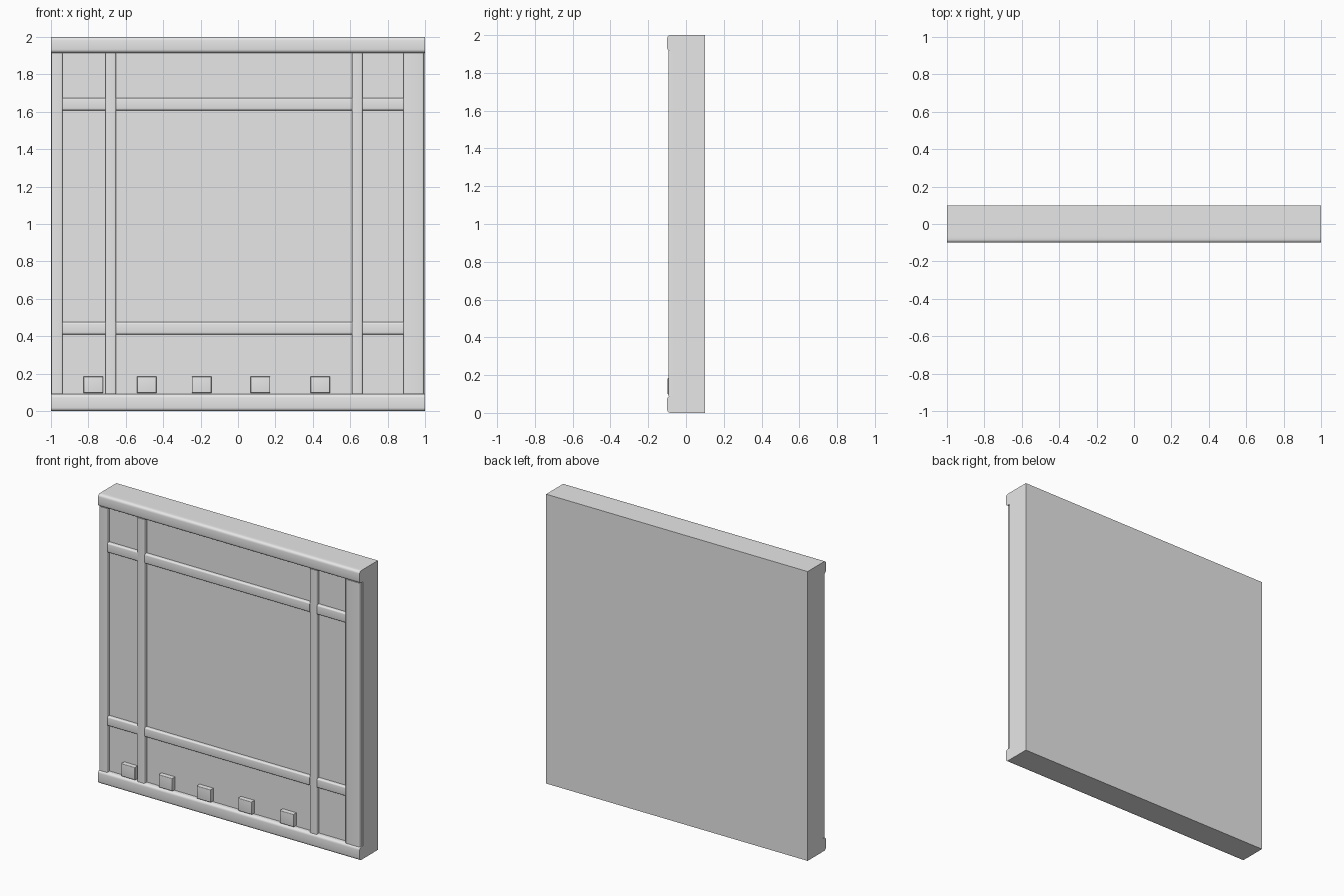
import bpy
import bmesh

cube = bpy.data.objects.get("Cube")
if cube:
    bpy.data.objects.remove(cube, do_unlink=True)

grey = bpy.data.materials.new("plain grey")
grey.use_nodes = True
colour = (0.8, 0.8, 0.8, 1)
grey.diffuse_color = colour
grey.node_tree.nodes["Principled BSDF"].inputs["Base Color"].default_value = colour

FACE = -0.065  # front plane of the wall slab


def box(name, x, z, front, back=FACE, bevel=0.0, along="xz"):
    """Box with rounded front edges; along gives the directions of edges to round."""
    bm = bmesh.new()
    bmesh.ops.create_cube(bm, size=1)
    for v in bm.verts:
        v.co = (x[v.co.x > 0], back if v.co.y > 0 else front, z[v.co.z > 0])
    if bevel:
        edges = []
        for e in bm.edges:
            a, b = (v.co for v in e.verts)
            if max(a.y, b.y) < front + 0.001:
                direction = "x" if abs(a.x - b.x) > abs(a.z - b.z) else "z"
                if direction in along:
                    edges.append(e)
        bmesh.ops.bevel(bm, geom=edges, offset=bevel, segments=4,
                        profile=0.5, affect="EDGES", clamp_overlap=True)
    bmesh.ops.recalc_face_normals(bm, faces=bm.faces)
    mesh = bpy.data.meshes.new(name)
    bm.to_mesh(mesh)
    bm.free()
    mesh.materials.append(grey)
    obj = bpy.data.objects.new(name, mesh)
    bpy.context.collection.objects.link(obj)
    bpy.ops.object.select_all(action="DESELECT")
    obj.select_set(True)
    bpy.context.view_layer.objects.active = obj
    bpy.ops.object.shade_smooth_by_angle()
    return obj


# Wall slab
box("wall_slab", (-1, 1), (0, 2), FACE, back=0.1)

# Top and bottom rails
box("top_rail", (-1, 1), (1.915, 2), -0.1, bevel=0.018, along="x")
box("bottom_rail", (-1, 1), (0, 0.09), -0.1, bevel=0.018, along="x")

# Edge posts and inner uprights
for name, x in (("right_post", (-0.997, -0.937)), ("left_post", (0.885, 0.993)),
                ("right_upright", (-0.708, -0.652)), ("left_upright", (0.61, 0.666))):
    box(name, x, (0.09, 1.915), -0.093, bevel=0.008, along="z")

# Cross bars, split between the uprights
for level, z in (("upper", (1.608, 1.675)), ("lower", (0.41, 0.475))):
    for side, x in (("right", (-0.937, -0.708)), ("middle", (-0.652, 0.61)),
                    ("left", (0.666, 0.885))):
        box(f"{level}_{side}_cross_bar", x, z, -0.088, bevel=0.01, along="x")

# Row of small blocks above the bottom rail
for i, x in enumerate((-0.773, -0.488, -0.195, 0.12, 0.44)):
    box(f"block_{i + 1}", (x - 0.052, x + 0.052), (0.096, 0.184), -0.097, bevel=0.005)
